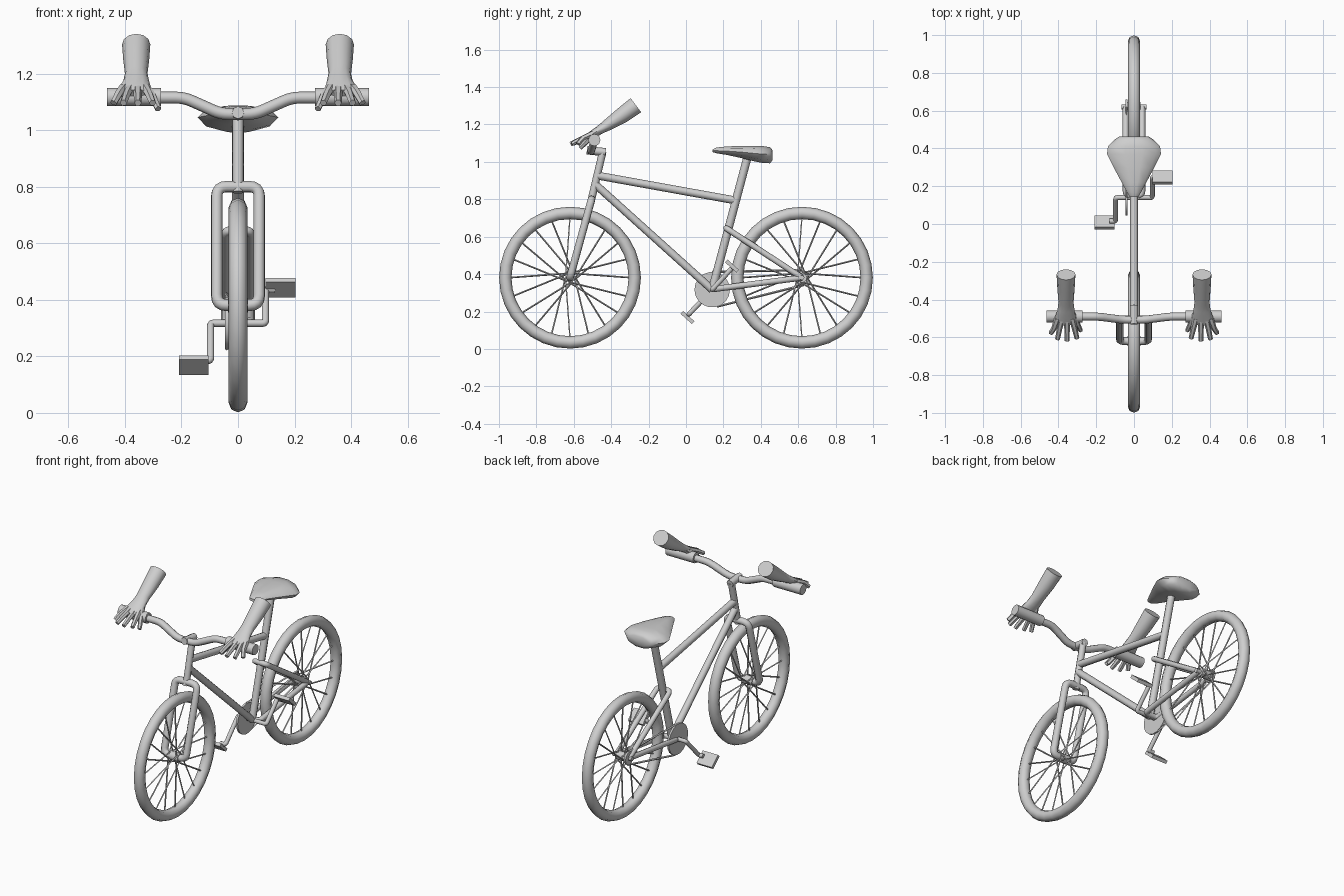
import bpy, bmesh, math
from mathutils import Vector, Matrix

cube = bpy.data.objects.get("Cube")
if cube:
    bpy.data.objects.remove(cube)

grey = bpy.data.materials.new("light_grey")
grey.use_nodes = True
grey.diffuse_color = (0.62, 0.62, 0.62, 1)
grey.node_tree.nodes["Principled BSDF"].inputs["Base Color"].default_value = (0.62, 0.62, 0.62, 1)
parts = []


def add(name, mesh):
    mesh.materials.clear()
    mesh.materials.append(grey)
    obj = bpy.data.objects.new(name, mesh)
    bpy.context.collection.objects.link(obj)
    parts.append(obj)
    return obj


def from_bmesh(name, bm):
    bmesh.ops.recalc_face_normals(bm, faces=bm.faces)
    mesh = bpy.data.meshes.new(name)
    bm.to_mesh(mesh)
    bm.free()
    return add(name, mesh)


def rounded(points, size):
    """Replace inner corners of a path by short arcs."""
    pts = [Vector(p) for p in points]
    out = [pts[0]]
    for a, b, c in zip(pts, pts[1:], pts[2:]):
        p = b + (a - b).normalized() * size
        q = b + (c - b).normalized() * size
        for i in range(5):
            t = i / 4
            out.append(p * (1 - t) ** 2 + b * 2 * t * (1 - t) + q * t * t)
    return out + [pts[-1]]


def tubes(name, paths, radius, res=2, cyclic=False, taper=1.0):
    """Sweep a round section along one or more paths."""
    curve = bpy.data.curves.new(name, "CURVE")
    curve.dimensions = "3D"
    curve.bevel_depth = radius
    curve.bevel_resolution = res
    curve.use_fill_caps = True
    for path in paths:
        spline = curve.splines.new("POLY")
        spline.points.add(len(path) - 1)
        spline.use_cyclic_u = cyclic
        for i, (pt, co) in enumerate(zip(spline.points, path)):
            pt.co = (*co, 1)
            pt.radius = 1 + (taper - 1) * i / (len(path) - 1)
    temp = bpy.data.objects.new(name + "_path", curve)
    bpy.context.collection.objects.link(temp)
    bpy.context.view_layer.update()
    deps = bpy.context.evaluated_depsgraph_get()
    mesh = bpy.data.meshes.new_from_object(temp.evaluated_get(deps))
    bpy.data.objects.remove(temp)
    return add(name, mesh)


def loft(name, rings, up, sides=12):
    """Skin oval rings: centre, half width, height above and below the centre."""
    bm = bmesh.new()
    up = Vector(up).normalized()
    loops = []
    for centre, width, above, below in rings:
        loop = []
        for i in range(sides):
            a = math.tau * i / sides
            s = math.sin(a)
            h = s * (above if s > 0 else below)
            loop.append(bm.verts.new(Vector(centre) + Vector((width * math.cos(a), 0, 0)) + up * h))
        loops.append(loop)
    for a, b in zip(loops, loops[1:]):
        for i in range(sides):
            j = (i + 1) % sides
            bm.faces.new((a[i], a[j], b[j], b[i]))
    bm.faces.new(loops[0])
    bm.faces.new(loops[-1])
    return from_bmesh(name, bm)


def disc(name, centre, radius, depth, sides=16):
    bm = bmesh.new()
    bmesh.ops.create_cone(bm, cap_ends=True, segments=sides, radius1=radius, radius2=radius, depth=depth,
                          matrix=Matrix.Translation(centre) @ Matrix.Rotation(math.pi / 2, 4, "Y"))
    return from_bmesh(name, bm)


# Wheels: tyre, hub and crossed spokes
WZ, WY, RIM = 0.381, 0.62, 0.346
for label, y in (("front", -WY), ("rear", WY)):
    def polar(x, r, a):
        return Vector((x, y + r * math.cos(a), WZ + r * math.sin(a)))
    tubes(label + "_tyre", [[polar(0, RIM, math.tau * i / 32) for i in range(32)]], 0.033, 2, True)
    spokes = []
    for i in range(20):
        a = math.tau * i / 20
        side = 1 if i % 2 else -1
        lean = 1.2 if i % 4 < 2 else -1.2
        spokes.append([polar(0.028 * side, 0.025, a + lean), polar(0, RIM - 0.02, a)])
    tubes(label + "_spokes", spokes, 0.0045, 0)
    disc(label + "_hub", (0, y, WZ), 0.026, 0.07, 12)
    disc(label + "_axle", (0, y, WZ), 0.013, 0.13, 10)

# Fork and steering column
FX = 0.075
tubes("fork", [rounded([(-0.02, -WY, WZ), (-FX, -WY, WZ), (-FX, -0.505, 0.8),
                        (FX, -0.505, 0.8), (FX, -WY, WZ), (0.02, -WY, WZ)], 0.035)], 0.021)
tubes("steering_column", [[(0, -0.51, 0.78), (0, -0.445, 1.055)]], 0.02)
tubes("handlebar_stem", [[(0, -0.43, 1.052), (0, -0.53, 1.062)]], 0.022)

# Frame tubes
crank = (0, 0.14, 0.317)
tubes("top_tube", [[(0, -0.475, 0.927), (0, 0.27, 0.793)]], 0.021)
tubes("down_tube", [[(0, -0.485, 0.88), crank]], 0.021)
tubes("seat_tube", [[crank, (0, 0.33, 1.03)]], 0.022)
SX = 0.044
for name, start in (("seat_stays", (0.215, 0.645)), ("chain_stays", (0.15, 0.32))):
    tubes(name, [rounded([(-SX, WY, WZ), (-SX, *start), (SX, *start), (SX, WY, WZ)], 0.025)], 0.016)

# Handlebar and grips
bar = [(0.3, -0.49, 1.115), (0.19, -0.49, 1.115), (0.06, -0.507, 1.057)]
bar += [(-x, y, z) for x, y, z in reversed(bar)]
tubes("handlebar", [rounded(bar, 0.03)], 0.021)

# Saddle
loft("saddle", [((0, 0.143, 1.06), 0.022, 0.008, 0.008),
                ((0, 0.165, 1.06), 0.036, 0.018, 0.015),
                ((0, 0.22, 1.058), 0.065, 0.026, 0.022),
                ((0, 0.30, 1.052), 0.108, 0.036, 0.034),
                ((0, 0.37, 1.045), 0.143, 0.043, 0.045),
                ((0, 0.41, 1.042), 0.138, 0.045, 0.05),
                ((0, 0.45, 1.04), 0.098, 0.04, 0.05),
                ((0, 0.462, 1.04), 0.08, 0.025, 0.032)], (0, 0, 1), 10)

# Drivetrain
disc("chainring", (-0.04, 0.14, 0.317), 0.095, 0.012, 18)
disc("rear_sprocket", (-0.04, WY, WZ), 0.04, 0.012, 12)
tubes("chain", [[(-0.04, 0.14, 0.412), (-0.04, WY, 0.421)],
                [(-0.04, 0.165, 0.226), (-0.04, 0.63, 0.342)]], 0.006, 0)
CX = 0.097
low, high = (0.015, 0.185), (0.25, 0.437)
tubes("cranks", [rounded([(-0.13, *low), (-CX, *low), (-CX, 0.14, 0.317),
                          (CX, 0.14, 0.317), (CX, *high), (0.13, *high)], 0.012)], 0.013)
for label, x, y, z in (("lower_pedal", -0.157, 0.008, 0.168), ("upper_pedal", 0.15, 0.246, 0.443)):
    bm = bmesh.new()
    bmesh.ops.create_cube(bm, size=1, matrix=Matrix.Translation((x, y, z))
                          @ Matrix.Rotation(math.radians(-42), 4, "X")
                          @ Matrix.Diagonal((0.105, 0.082, 0.02, 1)))
    from_bmesh(label, bm)

# Grips and the hands resting on them
for label, s in (("left", 1), ("right", -1)):
    disc(label + "_grip", (s * 0.368, -0.49, 1.117), 0.032, 0.19, 12)
    cx = s * 0.36
    loft(label + "_forearm_and_palm", [((cx, -0.268, 1.303), 0.05, 0.047, 0.047),
                                       ((cx, -0.34, 1.25), 0.046, 0.043, 0.043),
                                       ((cx, -0.415, 1.2), 0.04, 0.032, 0.032),
                                       ((cx, -0.455, 1.176), 0.045, 0.024, 0.026),
                                       ((s * 0.365, -0.505, 1.147), 0.058, 0.018, 0.024),
                                       ((s * 0.367, -0.53, 1.133), 0.054, 0.012, 0.016)],
         (0, -0.6, 0.8), 12)
    fingers = []
    for base, tip, reach in ((0.328, 0.302, -0.605), (0.355, 0.354, -0.618),
                             (0.382, 0.405, -0.61), (0.405, 0.44, -0.578)):
        fingers.append([(s * base, -0.5, 1.15), (s * (base + tip) / 2, -0.55, 1.128),
                        (s * tip, reach, 1.096)])
    tubes(label + "_fingers", fingers, 0.017, 1, taper=0.75)
    tubes(label + "_thumb", [[(s * 0.335, -0.46, 1.165), (s * 0.303, -0.52, 1.12),
                              (s * 0.282, -0.565, 1.075)]], 0.017, 1, taper=0.7)

# Smooth shading with kept edges
bpy.ops.object.select_all(action="DESELECT")
for obj in parts:
    obj.select_set(True)
bpy.context.view_layer.objects.active = parts[0]
bpy.ops.object.shade_smooth_by_angle(angle=math.radians(50))
